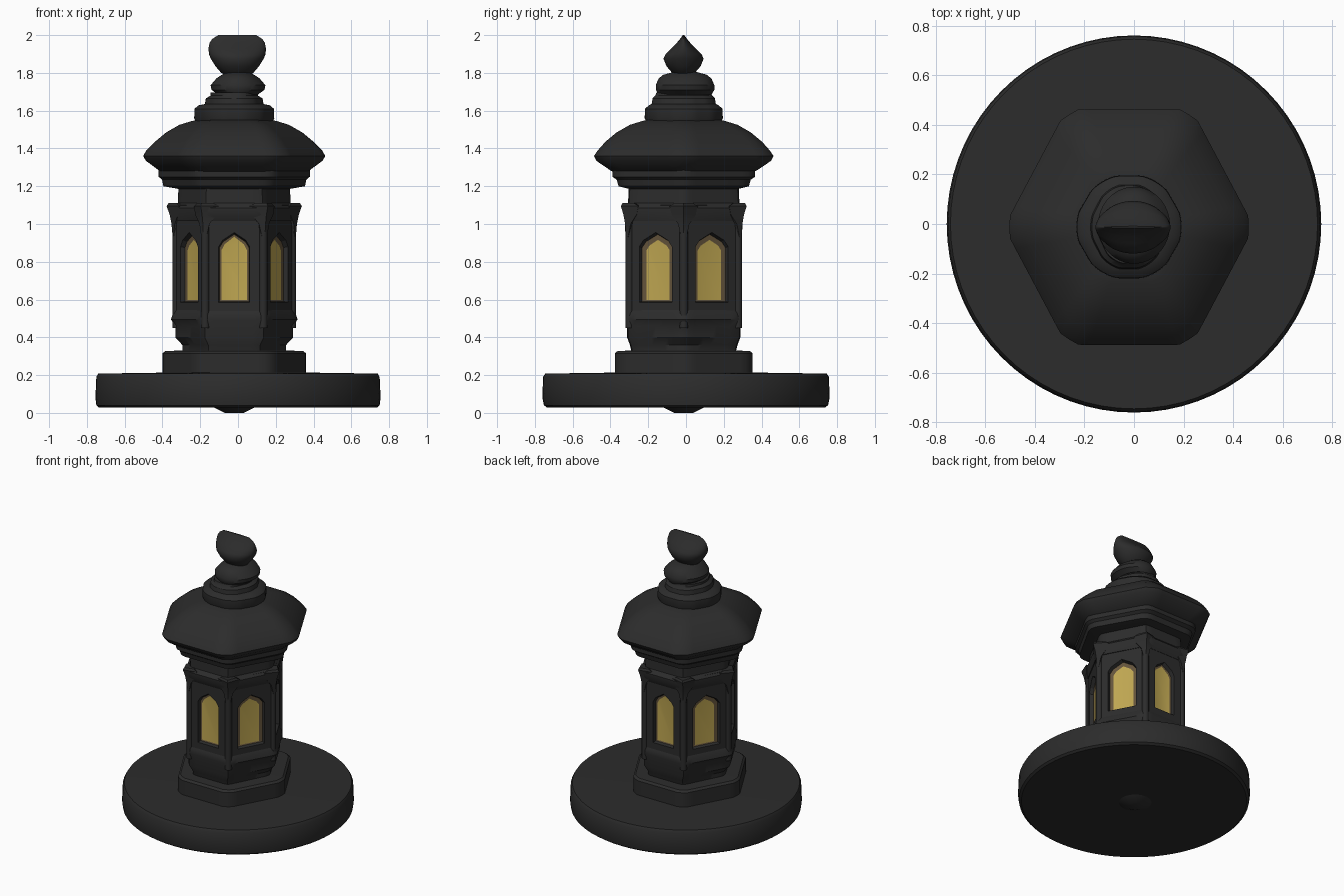
import bpy, bmesh, math
from mathutils import Vector

if "Cube" in bpy.data.objects:
    bpy.data.objects.remove(bpy.data.objects["Cube"])

CX, CY = -0.02, -0.012      # lantern axis sits slightly off the base centre
H = math.cos(math.pi / 6)   # hexagon apothem ratio


def material(name, col):
    m = bpy.data.materials.new(name)
    m.diffuse_color = (*col, 1)
    m.use_nodes = True
    m.node_tree.nodes["Principled BSDF"].inputs["Base Color"].default_value = m.diffuse_color
    return m


IRON = material("dark_iron", (0.025, 0.025, 0.025))
GLOW = material("yellow_glass", (0.53, 0.39, 0.085))
RIM = material("brown_glass_rim", (0.13, 0.09, 0.045))


def finish(name, bm, mats=(IRON,), angle=35):
    bmesh.ops.recalc_face_normals(bm, faces=bm.faces)
    me = bpy.data.meshes.new(name)
    bm.to_mesh(me)
    bm.free()
    ob = bpy.data.objects.new(name, me)
    bpy.context.collection.objects.link(ob)
    for m in mats:
        me.materials.append(m)
    bpy.ops.object.select_all(action='DESELECT')
    ob.select_set(True)
    bpy.context.view_layer.objects.active = ob
    bpy.ops.object.shade_smooth_by_angle(angle=math.radians(angle))
    return ob


def loft(name, profile, cap=0.97, cx=CX, cy=CY, n=72, angle=35):
    """Stack of rounded hexagon rings (rx, ry, z); cap=H gives ellipses."""
    bm = bmesh.new()
    rings = []
    for rx, ry, z in profile:
        ring = []
        for i in range(n):
            a = 2 * math.pi * i / n
            r = min(H / math.cos(a % (math.pi / 3) - math.pi / 6), cap)
            ring.append(bm.verts.new((cx + r * math.cos(a) / cap * rx,
                                      cy + r * math.sin(a) / H * ry, z)))
        rings.append(ring)
    for lo, hi in zip(rings, rings[1:]):
        for i in range(n):
            j = (i + 1) % n
            bm.faces.new((lo[i], lo[j], hi[j], hi[i]))
    bm.faces.new(rings[0][::-1])
    bm.faces.new(rings[-1])
    return finish(name, bm, angle=angle)


# Round base slab with a small boss underneath
loft("base_slab", [(0.735, 0.735, 0.028), (0.75, 0.752, 0.04), (0.755, 0.76, 0.08),
                   (0.75, 0.757, 0.19), (0.74, 0.745, 0.208), (0.4, 0.4, 0.213)],
     cap=H, cx=0, cy=0)
loft("base_boss", [(0.05, 0.05, 0.0), (0.11, 0.11, 0.03)], cap=H)

# Plinth and lower body mouldings
loft("plinth", [(0.38, 0.365, 0.2), (0.38, 0.365, 0.315), (0.365, 0.35, 0.328),
                (0.27, 0.27, 0.33)], cap=0.96)
loft("lower_body", [(0.275, 0.275, 0.32), (0.275, 0.285, 0.36), (0.312, 0.3, 0.4),
                    (0.312, 0.3, 0.46), (0.335, 0.308, 0.495), (0.325, 0.305, 0.525),
                    (0.312, 0.295, 0.545)], cap=0.98)

# Six walls with pointed, recessed windows
RX, RY = 0.318, 0.298
Z0, Z1 = 0.53, 1.1
corners = [Vector((CX + RX * math.cos(k * math.pi / 3),
                   CY + RY / H * math.sin(k * math.pi / 3), 0)) for k in range(6)]


def arch(a, zb, zs, zt):
    return [(-a, zb), (a, zb), (a, zs), (a * 0.75, zs + (zt - zs) * 0.45), (0, zt),
            (-a * 0.75, zs + (zt - zs) * 0.45), (-a, zs)]


bm = bmesh.new()
for k in range(6):
    p, q = corners[k], corners[(k + 1) % 6]
    mid, u = (p + q) / 2, (q - p).normalized()
    nrm = Vector((u.y, -u.x, 0))
    w = (q - p).length / 2
    front = k in (1, 4)
    a = 0.082 if front else 0.098
    rim = 0.010 if front else 0.024
    loops = [([(-w, Z0), (w, Z0), (w, 0.87), (w, Z1), (0, Z1), (-w, Z1), (-w, 0.87)], 0),
             (arch(a, 0.585, 0.88, 0.955), 0),
             (arch(a - 0.004, 0.59, 0.875, 0.945), 0.025),
             (arch(a - 0.004 - rim, 0.598, 0.86, 0.945 - rim * 1.2), 0.028)]
    rows = [[bm.verts.new(mid + u * s - nrm * d + Vector((0, 0, z))) for s, z in pts]
            for pts, d in loops]
    for r, (A, B) in enumerate(zip(rows, rows[1:])):
        for i in range(7):
            j = (i + 1) % 7
            f = bm.faces.new((A[i], A[j], B[j], B[i]))
            f.material_index = 2 if r == 2 else 0
    bm.faces.new(rows[-1]).material_index = 1
bmesh.ops.remove_doubles(bm, verts=bm.verts, dist=0.0005)
finish("window_walls", bm, (IRON, GLOW, RIM), angle=20)

# Corner posts and the flared brackets at their heads and feet
for k, c in enumerate(corners):
    d = (c - Vector((CX, CY, 0))).normalized()
    t = Vector((-d.y, d.x, 0))
    x, y = (c - d * 0.012).xy
    loft(f"corner_post_{k}", [(0.022, 0.022, 0.45), (0.022, 0.022, 1.1)], cap=H, cx=x, cy=y, n=12)
    bm = bmesh.new()
    # bracket: narrow at the post, widening and leaning out to the top
    sections = [(0.015, 0.008, 0.93), (0.03, 0.014, 1.0), (0.065, 0.024, 1.05),
                (0.075, 0.04, 1.095), (0.05, 0.03, 1.11)]
    rows = []
    for half, out, z in sections:
        pts = [c + d * out, c + t * half - d * (half * 0.5 - 0.012),
               c - d * 0.07, c - t * half - d * (half * 0.5 - 0.012)]
        rows.append([bm.verts.new(v + Vector((0, 0, z))) for v in pts])
    for A, B in zip(rows, rows[1:]):
        for i in range(4):
            bm.faces.new((A[i], A[(i + 1) % 4], B[(i + 1) % 4], B[i]))
    bm.faces.new(rows[0])
    bm.faces.new(rows[-1])
    finish(f"corner_bracket_{k}", bm)

# Frieze above the windows
loft("frieze", [(0.318, 0.3, 1.015), (0.325, 0.318, 1.05), (0.325, 0.32, 1.085),
                (0.298, 0.295, 1.11), (0.295, 0.29, 1.21)], cap=0.98)

# Eave moulding and curved roof
loft("eave", [(0.29, 0.285, 1.185), (0.375, 0.345, 1.2), (0.382, 0.355, 1.235),
              (0.4, 0.378, 1.25), (0.4, 0.378, 1.29)], cap=0.97)
loft("roof", [(0.36, 0.35, 1.265), (0.40, 0.39, 1.285), (0.468, 0.463, 1.335), (0.482, 0.475, 1.36),
              (0.465, 0.455, 1.39), (0.42, 0.415, 1.435), (0.36, 0.355, 1.485),
              (0.29, 0.285, 1.525), (0.225, 0.22, 1.545), (0.2, 0.2, 1.55)],
     cap=0.955)

# Stepped crown
loft("crown_tiers", [(0.2, 0.195, 1.535), (0.212, 0.207, 1.56), (0.21, 0.205, 1.61),
                     (0.19, 0.185, 1.628), (0.155, 0.17, 1.635), (0.15, 0.165, 1.665),
                     (0.125, 0.15, 1.68), (0.125, 0.145, 1.695)], cap=0.89)
loft("crown_bulge", [(0.105, 0.14, 1.685), (0.14, 0.155, 1.71), (0.145, 0.155, 1.735),
                     (0.115, 0.14, 1.77), (0.085, 0.115, 1.79), (0.06, 0.06, 1.805)],
     cap=H, cx=0.0, cy=-0.005)

# Finial: broad from the front, pointed from the side
loft("finial", [(0.05, 0.04, 1.785), (0.085, 0.06, 1.8), (0.115, 0.09, 1.835),
                (0.14, 0.106, 1.875), (0.15, 0.095, 1.9), (0.152, 0.065, 1.93),
                (0.146, 0.035, 1.96), (0.132, 0.018, 1.98), (0.1, 0.004, 2.0)],
     cap=H, cx=-0.004, cy=-0.013, angle=50)
